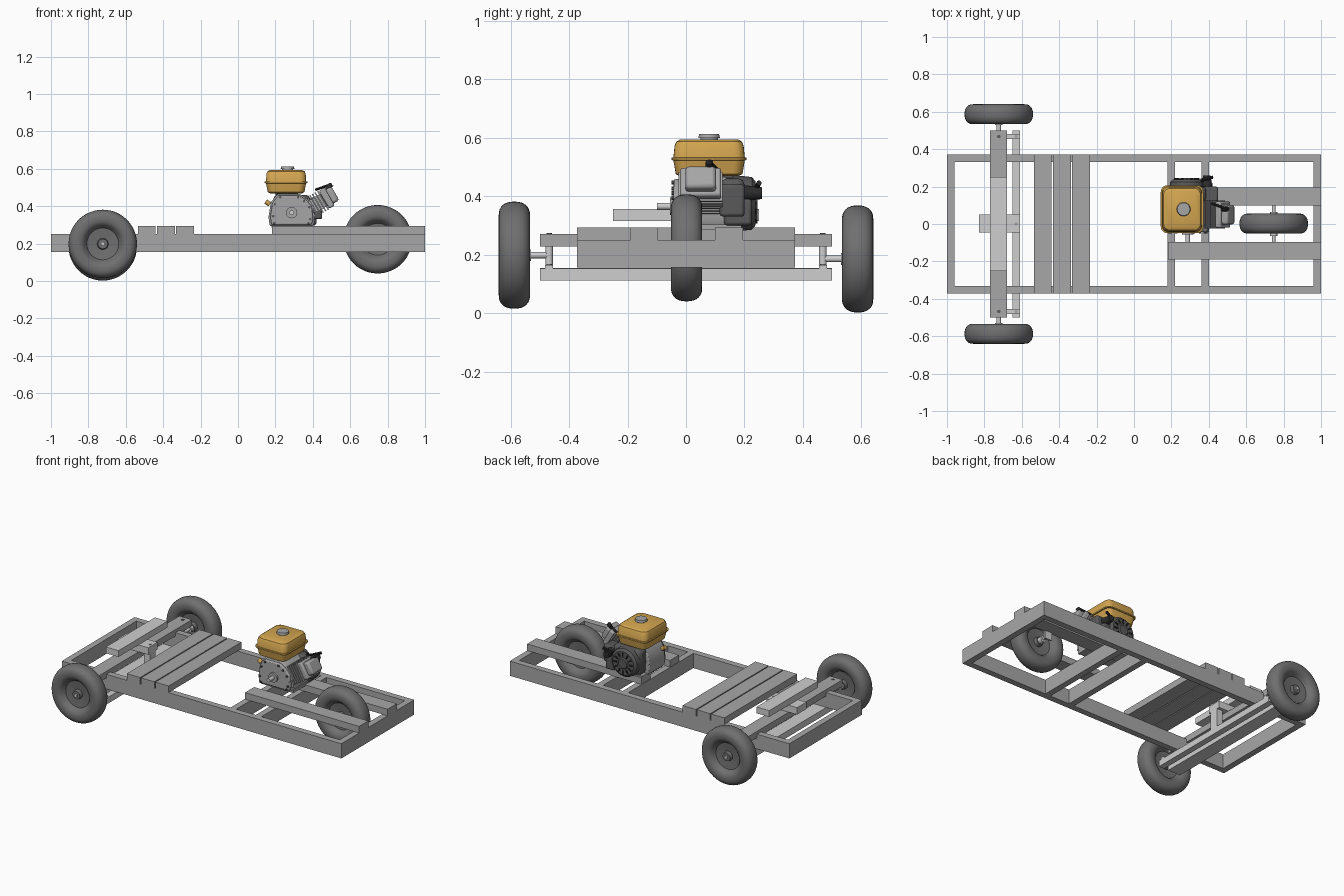
import bpy, bmesh, math
from mathutils import Vector, Matrix

if "Cube" in bpy.data.objects:
    bpy.data.objects.remove(bpy.data.objects["Cube"], do_unlink=True)


def material(name, rgb):
    m = bpy.data.materials.new(name)
    m.use_nodes = True
    m.diffuse_color = (*rgb, 1)
    m.node_tree.nodes["Principled BSDF"].inputs["Base Color"].default_value = (*rgb, 1)
    return m


FRAME = material("frame grey", (0.39, 0.39, 0.39))
STEEL = material("light steel", (0.62, 0.62, 0.62))
RUBBER = material("tyre grey", (0.16, 0.16, 0.16))
METAL = material("engine grey", (0.38, 0.38, 0.38))
DARK = material("shroud dark grey", (0.1, 0.1, 0.1))
BLACK = material("black plastic", (0.025, 0.025, 0.025))
YELLOW = material("tank yellow", (0.65, 0.38, 0.08))


def finish(name, bm, mat):
    """Turn a bmesh into an object, smooth except at sharp edges."""
    bmesh.ops.remove_doubles(bm, verts=bm.verts, dist=1e-5)
    bmesh.ops.recalc_face_normals(bm, faces=bm.faces)
    for f in bm.faces:
        f.smooth = True
    for e in bm.edges:
        e.smooth = e.calc_face_angle(0) < math.radians(35)
    me = bpy.data.meshes.new(name)
    bm.to_mesh(me)
    bm.free()
    me.materials.append(mat)
    ob = bpy.data.objects.new(name, me)
    bpy.context.collection.objects.link(ob)
    return ob


def bevel(ob, width):
    if width:
        mod = ob.modifiers.new("bevel", "BEVEL")
        mod.width, mod.segments = width, 2
    return ob


def box(name, x, y, z, mat, tilt=0, soft=0):
    """Box from three (low, high) ranges, tilted about y."""
    lo, hi = Vector((x[0], y[0], z[0])), Vector((x[1], y[1], z[1]))
    mx = (Matrix.Translation((lo + hi) / 2) @ Matrix.Rotation(-tilt, 4, "Y")
          @ Matrix.Diagonal((*(hi - lo), 1)))
    bm = bmesh.new()
    bmesh.ops.create_cube(bm, size=1, matrix=mx)
    return bevel(finish(name, bm, mat), soft)


def rod(name, p, q, r, mat, r2=None, sides=24):
    p, q = Vector(p), Vector(q)
    turn = Vector((0, 0, 1)).rotation_difference(q - p).to_matrix().to_4x4()
    bm = bmesh.new()
    bmesh.ops.create_cone(bm, cap_ends=True, segments=sides, radius1=r, radius2=r if r2 is None else r2,
                          depth=(q - p).length, matrix=Matrix.Translation((p + q) / 2) @ turn)
    return finish(name, bm, mat)


def lathe(name, profile, centre, mat, steps=48):
    """Revolve (radius, y) points about the y axis."""
    bm = bmesh.new()
    vs = [bm.verts.new((r, y, 0)) for r, y in profile]
    es = [bm.edges.new(pair) for pair in zip(vs, vs[1:])]
    bmesh.ops.spin(bm, geom=vs + es, cent=(0, 0, 0), axis=(0, 1, 0),
                   angle=math.tau, steps=steps, use_merge=True)
    ob = finish(name, bm, mat)
    ob.location = centre
    return ob


def prism(name, pts, y, mat, soft=0):
    """Extrude an (x, z) outline over a y range."""
    bm = bmesh.new()
    face = bm.faces.new([bm.verts.new((px, y[0], pz)) for px, pz in pts])
    new = bmesh.ops.extrude_face_region(bm, geom=[face])["geom"]
    bmesh.ops.translate(bm, vec=(0, y[1] - y[0], 0),
                        verts=[v for v in new if isinstance(v, bmesh.types.BMVert)])
    return bevel(finish(name, bm, mat), soft)


def loft(name, cx, cy, sections, corner, mat):
    """Skin rounded rectangles given as (z, half x, half y)."""
    bm = bmesh.new()
    rings = []
    for z, hx, hy in sections:
        ring = []
        for k, (sx, sy) in enumerate([(1, 1), (-1, 1), (-1, -1), (1, -1)]):
            for i in range(6):
                a = (k + i / 5) * math.pi / 2
                ring.append(bm.verts.new((cx + sx * (hx - corner) + corner * math.cos(a),
                                          cy + sy * (hy - corner) + corner * math.sin(a), z)))
        rings.append(ring)
    for a, b in zip(rings, rings[1:]):
        for i in range(len(a)):
            j = (i + 1) % len(a)
            bm.faces.new((a[i], a[j], b[j], b[i]))
    bm.faces.new(rings[0])
    bm.faces.new(rings[-1])
    return finish(name, bm, mat)


# Ladder frame
LOW, TOP, DECK, HALF = 0.155, 0.25, 0.293, 0.372
for side, s in (("left", 1), ("right", -1)):
    box(f"side_rail_{side}", (-1, 1), sorted((s * HALF, s * (HALF - 0.04))), (LOW, TOP), FRAME)
INNER = (0.04 - HALF, HALF - 0.04)
for i, x in enumerate((-1, 0.18, 0.36, 0.96)):
    box(f"cross_member_{i}", (x, x + 0.04), INNER, (LOW, TOP), FRAME)

# Seat slats and raised engine bearers
for i in range(3):
    x = -0.535 + i * 0.102
    box(f"seat_slat_{i}", (x, x + 0.095), (-HALF, HALF), (TOP, DECK), FRAME)
box("engine_bearer_left", (0.183, 1), (0.1, 0.195), (TOP, DECK), FRAME)
box("engine_bearer_right", (0.183, 1), (-0.19, -0.097), (TOP, DECK), FRAME)

# Front axle, steering arm, handle bar and tie rod
BEAM = (-0.77, -0.68)
TIE = (-0.65, -0.61)
box("upper_axle_beam", BEAM, (-0.5, 0.5), (0.228, 0.27), FRAME)
box("lower_axle_beam", BEAM, (-0.5, 0.5), (0.112, 0.154), STEEL)
box("steering_arm", (-0.83, -0.61), (-0.045, 0.05), (0.27, 0.315), STEEL)
box("steering_handle", BEAM, (-0.25, 0.25), (0.315, 0.356), STEEL)
box("tie_rod", TIE, (-0.5, 0.5), (0.112, 0.152), STEEL)
box("steering_post", TIE, (-0.03, 0.03), (0.152, 0.27), STEEL)
rod("steering_pin", (-0.63, 0, 0.314), (-0.63, 0, 0.318), 0.009, METAL)


# Wheels: rounded tyre, recessed disc and central hub
def wheel(name, centre):
    tyre = []
    for i in range(25):
        t = -2.4 + 4.8 * i / 24
        c, s = math.cos(t), math.sin(t)
        tyre.append((0.136 + 0.047 * math.copysign(abs(c) ** 0.85, c),
                     0.0535 * math.copysign(abs(s) ** 0.85, s)))
    disc = [(0, 0.034), (0.026, 0.034), (0.03, 0.012), (0.085, 0.018)]
    lathe(name, [(r, -y) for r, y in disc] + tyre + disc[::-1], centre, RUBBER)


AX = -0.723
for side, s, z in (("left", 1, 0.185), ("right", -1, 0.198)):
    wheel(f"front_wheel_{side}", (AX, s * 0.587, z))
    rod(f"stub_axle_{side}", (AX, s * 0.47, z), (AX, s * 0.63, z), 0.011, STEEL)
    rod(f"hub_collar_{side}", (AX, s * 0.53, z), (AX, s * 0.56, z), 0.02, STEEL)
    rod(f"king_pin_{side}", (AX, s * 0.468, 0.154), (AX, s * 0.468, 0.228), 0.013, STEEL)
    box(f"knuckle_arm_{side}", (AX, -0.61), sorted((s * 0.455, s * 0.482)), (0.152, 0.164), STEEL)
    rod(f"beam_bolt_{side}", (AX, s * 0.468, 0.268), (AX, s * 0.468, 0.273), 0.009, DARK)
    rod(f"tie_bolt_{side}", (-0.63, s * 0.468, 0.162), (-0.63, s * 0.468, 0.168), 0.009, METAL)

RX, RZ = 0.747, 0.223
wheel("rear_wheel", (RX, 0.002, RZ))
rod("rear_axle", (RX, -0.1, RZ), (RX, 0.105, RZ), 0.009, STEEL)
for s in (-1, 1):
    rod("rear_hub_collar", (RX, s * 0.03, RZ), (RX, s * 0.065, RZ), 0.02, STEEL)
    box("rear_axle_hanger", (RX - 0.025, RX + 0.025), sorted((s * 0.1, s * 0.112)), (0.2, TOP), STEEL)

# Engine crankcase, side cover and output shaft
case = [(0.17, 0.294), (0.4, 0.294), (0.412, 0.32), (0.405, 0.4), (0.37, 0.44),
        (0.33, 0.465), (0.21, 0.465), (0.175, 0.42), (0.163, 0.34)]
prism("crankcase", case, (-0.025, 0.14), METAL, 0.006)
mid = Vector((0.287, 0.372))
cover = [mid + (Vector(p) - mid) * 0.92 for p in case]
prism("side_cover", cover, (-0.042, -0.02), METAL, 0.006)
for p in case:
    b = mid + (Vector(p) - mid) * 0.8
    rod("cover_bolt", (b.x, -0.05, b.y), (b.x, -0.04, b.y), 0.007, DARK, sides=6)
rod("shaft_boss", (mid.x, -0.055, 0.365), (mid.x, -0.035, 0.365), 0.03, METAL)
rod("output_shaft", (mid.x, -0.1, 0.365), (mid.x, -0.03, 0.365), 0.012, STEEL)
box("engine_foot", (0.18, 0.41), (-0.02, 0.19), (0.285, 0.302), METAL)
rod("oil_cap", (0.17, 0.0, 0.41), (0.148, 0.0, 0.425), 0.013, YELLOW, sides=12)

# Recoil starter and fan shroud on the left side
box("fan_shroud", (0.19, 0.385), (0.12, 0.2), (0.3, 0.46), DARK, soft=0.02)
lathe("recoil_starter", [(0, 0.245), (0.03, 0.245), (0.036, 0.238), (0.075, 0.238), (0.09, 0.225),
                         (0.094, 0.19), (0.094, 0.13), (0, 0.13)], (0.283, 0, 0.375), DARK)
for i in range(12):
    a = math.tau * i / 12
    c, s = math.cos(a), math.sin(a)
    rod("starter_slot", (0.283 + 0.045 * c, 0.24, 0.375 + 0.045 * s),
        (0.283 + 0.068 * c, 0.24, 0.375 + 0.068 * s), 0.005, BLACK, sides=6)

# Tilted cylinder with cooling fins and head
TILT = math.radians(30)
axis = Vector((math.cos(TILT), 0, math.sin(TILT)))
root = Vector((0.375, 0.05, 0.385))


def along(name, d, size, mat, soft=0, dy=0):
    c = root + axis * d + Vector((0, dy, 0))
    return box(name, *[(c[k] - size[k] / 2, c[k] + size[k] / 2) for k in range(3)], mat, TILT, soft)


along("cylinder_barrel", 0.04, (0.14, 0.1, 0.075), METAL)
for i in range(6):
    along(f"cooling_fin_{i}", 0.012 + i * 0.016, (0.007, 0.15, 0.115), METAL)
along("cylinder_head", 0.115, (0.035, 0.14, 0.11), METAL, 0.008)
along("valve_cover", 0.145, (0.045, 0.105, 0.085), METAL, 0.012)
plug = root + axis * 0.115 + Vector((0, 0.03, 0.045))
rod("spark_plug_cap", plug, plug + Vector((0.025, 0, 0.03)), 0.013, BLACK, sides=12)
rod("spark_plug_lead", plug + Vector((0.025, 0, 0.03)), plug + Vector((-0.06, 0.03, 0.0)), 0.007, BLACK, sides=8)

# Carburettor and throttle control
box("carburettor", (0.37, 0.45), (0.115, 0.2), (0.33, 0.44), DARK, soft=0.01)
box("intake_cover", (0.36, 0.42), (0.13, 0.225), (0.3, 0.39), DARK, soft=0.01)
rod("throttle_knob", (0.39, 0.2, 0.41), (0.39, 0.26, 0.41), 0.027, BLACK, 0.02)
rod("throttle_lever", (0.36, 0.235, 0.42), (0.42, 0.25, 0.445), 0.009, BLACK, sides=10)

# Fuel tank with seam flange, brackets and filler cap
TX, TY = 0.257, 0.079
loft("fuel_tank", TX, TY, [(0.468, 0.085, 0.1), (0.475, 0.098, 0.114), (0.522, 0.107, 0.122),
                           (0.523, 0.114, 0.128), (0.531, 0.114, 0.128), (0.532, 0.107, 0.122),
                           (0.572, 0.105, 0.118), (0.586, 0.099, 0.112), (0.594, 0.085, 0.098)],
     0.035, YELLOW)
box("tank_bracket", (0.2, 0.32), (0.0, 0.16), (0.455, 0.472), DARK)
rod("filler_neck", (0.265, TY, 0.59), (0.265, TY, 0.6), 0.03, METAL)
rod("filler_cap", (0.265, TY, 0.599), (0.265, TY, 0.612), 0.037, METAL, 0.034)
